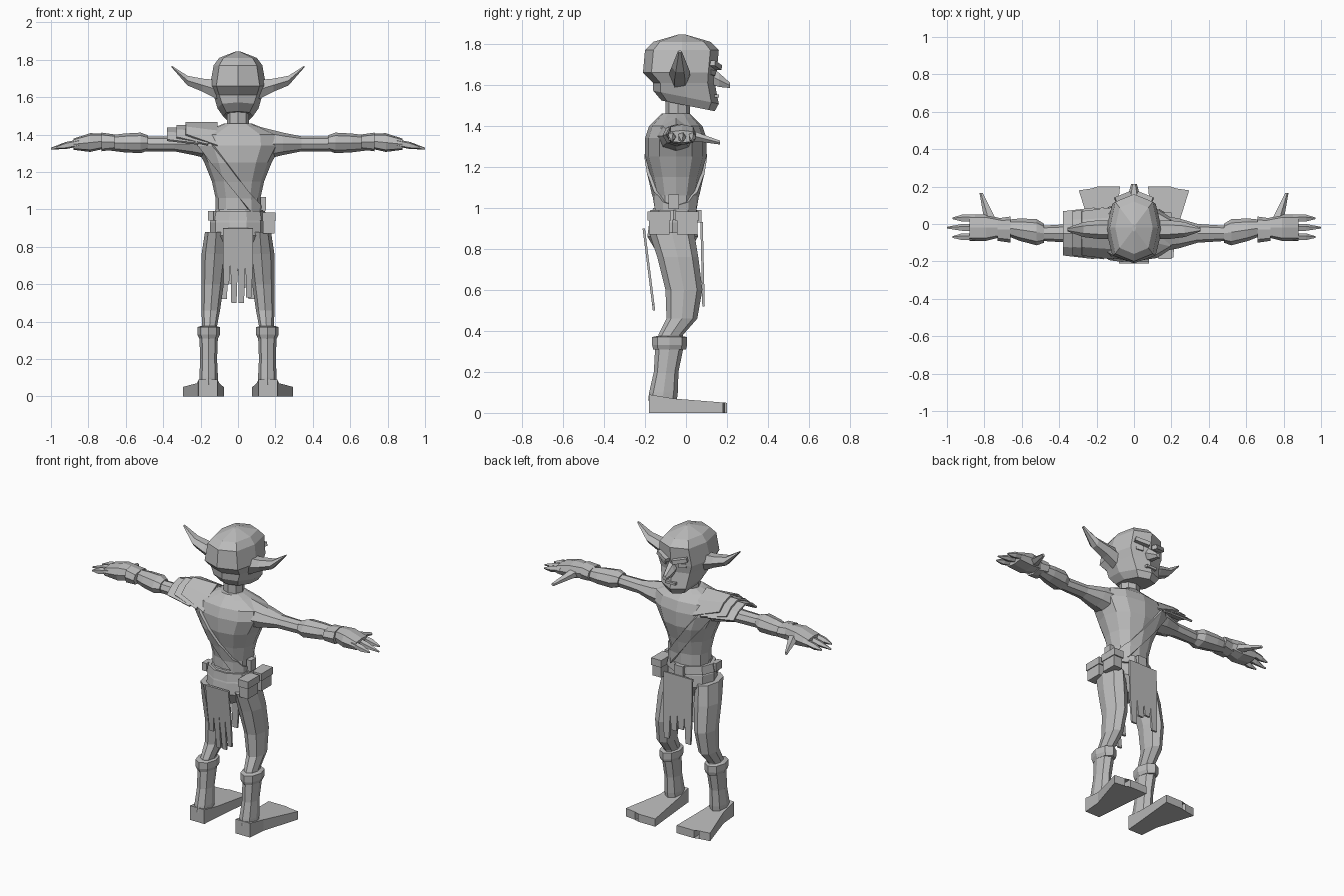
import bpy, bmesh
from math import sin, cos, pi, copysign, radians
from mathutils import Vector, Euler

old = bpy.data.objects.get("Cube")
if old:
    bpy.data.objects.remove(old, do_unlink=True)

tone = (.5, .5, .5, 1)
grey = bpy.data.materials.new("plain grey")
grey.use_nodes = True
grey.diffuse_color = tone
grey.node_tree.nodes["Principled BSDF"].inputs["Base Color"].default_value = tone


def finish(name, bm, mirror=False, thickness=0):
    bmesh.ops.recalc_face_normals(bm, faces=bm.faces[:])
    mesh = bpy.data.meshes.new(name)
    bm.to_mesh(mesh)
    bm.free()
    mesh.materials.append(grey)
    part = bpy.data.objects.new(name, mesh)
    bpy.context.collection.objects.link(part)
    if thickness:
        solid = part.modifiers.new("thickness", 'SOLIDIFY')
        solid.thickness = thickness
        solid.offset = 1
    if mirror:
        twin = part.modifiers.new("mirror", 'MIRROR')
        twin.use_mirror_merge = False


def loft_mesh(rings, centre, slope=(0, 0), sides=8, axis='Z', fullness=1):
    """Each ring is (position, radius, radius, optional shift); the centre line may slope."""
    bm = bmesh.new()
    loops = []
    start = rings[0][0]
    for position, radius_a, radius_b, *shift in rings:
        along = position - start
        mid_a = centre[0] + slope[0] * along
        mid_b = centre[1] + slope[1] * along + sum(shift)
        loop = []
        for k in range(sides):
            angle = 2 * pi * k / sides
            across, up = (copysign(abs(v) ** fullness, v) for v in (cos(angle), sin(angle)))
            a, b = mid_a + radius_a * across, mid_b + radius_b * up
            place = {'Z': (a, b, position), 'X': (position, a, b), 'Y': (a, position, b)}
            loop.append(bm.verts.new(place[axis]))
        loops.append(loop)
    for low, high in zip(loops, loops[1:]):
        bridge(bm, low, high)
    bm.faces.new(loops[0])
    bm.faces.new(loops[-1])
    return bm


def bridge(bm, low, high):
    for k in range(len(low)):
        bm.faces.new((low[k - 1], low[k], high[k], high[k - 1]))


def loft(name, rings, centre, mirror=False, **options):
    finish(name, loft_mesh(rings, centre, **options), mirror)


def box(name, centre, size, turn=(0, 0, 0), mirror=False):
    bm = bmesh.new()
    bmesh.ops.create_cube(bm, size=1)
    rotation = Euler([radians(angle) for angle in turn]).to_matrix()
    for vert in bm.verts:
        vert.co = rotation @ (vert.co * Vector(size)) + Vector(centre)
    finish(name, bm, mirror)


def ragged_cloth(name, half_width, tips, y_top, y_bottom, top=.93, bottom=.5, notch=.68):
    """A hanging panel whose lower edge is torn into one strip per tip height."""
    outline = [(half_width, top), (-half_width, top)]
    step = 2 * half_width / len(tips)
    for k, tip in enumerate(tips):
        left = k * step - half_width
        outline += [(left, notch), (left + step * .1, tip), (left + step * .8, tip)]
    outline.append((half_width, notch))
    bm = bmesh.new()
    lean = (y_top - y_bottom) / (top - bottom)
    bm.faces.new([bm.verts.new((x, y_bottom + lean * (z - bottom), z)) for x, z in outline])
    finish(name, bm, thickness=.012)


# Head: skull whose jaw drops toward the chin, with neck, face and ears
skull = loft_mesh([(1.5, .08, .13, .03), (1.54, .11, .16, .02), (1.61, .13, .15, .01),
                   (1.66, .15, .18, -.01), (1.77, .13, .18), (1.81, .1, .14),
                   (1.845, .01, .02)], (0, -.02), fullness=.75)
for vert in skull.verts:
    if vert.co.z < 1.6:
        vert.co.z -= vert.co.y * .2
finish("head", skull)
loft("neck", [(1.4, .08, .08), (1.46, .06, .06), (1.54, .06, .06)], (0, -.04))
loft("nose", [(.11, .03, .05), (.16, .03, .04), (.215, .015, .015)],
     (0, 1.65), slope=(0, -.5), sides=6, axis='Y')
box("brow", (.055, .135, 1.695), (.09, .05, .025), (0, -14, -22), mirror=True)
box("eye", (.06, .12, 1.66), (.045, .03, .025), (0, -8, -25), mirror=True)
box("lip", (0, .15, 1.545), (.07, .02, .015))
loft("ear", [(.11, .05, .06), (.19, .05, .04), (.27, .04, .03), (.355, .01, .005, .05)],
     (-.03, 1.64), mirror=True, slope=(0, .3), sides=6, axis='X')


# Torso, and a diagonal sash sliced from the same shape
def torso_mesh():
    return loft_mesh([(.98, .12, .1), (1.06, .12, .1), (1.15, .14, .12), (1.25, .18, .15),
                      (1.34, .23, .15), (1.4, .22, .13), (1.44, .12, .09), (1.46, .07, .07)],
                     (0, -.05), sides=12, fullness=.9)


finish("torso", torso_mesh())
sash = torso_mesh()
across = Vector((.8, 0, .6))
for side in (1, -1):
    bmesh.ops.bisect_plane(sash, geom=sash.verts[:] + sash.edges[:] + sash.faces[:],
                           plane_co=Vector((-.03, 0, 1.16)) + across * side * .03,
                           plane_no=across * side, clear_outer=True)
finish("sash", sash, thickness=.015)

# Layered shoulder guard on one side only: arched plates stepping outward
for layer in range(3):
    bm = bmesh.new()
    rows = []
    for x, drop, half in ((-.11, .12 - .02 * layer, .13), (-.28, .06, .11)):
        rows.append([bm.verts.new((x - .05 * layer, half * t - .05,
                                   1.455 - .015 * layer - drop * t * t))
                     for t in (-1, -.6, 0, .6, 1)])
    for k in range(4):
        bm.faces.new((rows[0][k], rows[0][k + 1], rows[1][k + 1], rows[1][k]))
    finish("shoulder_plate", bm, thickness=.012)

# Arms, forearm wraps, cuffs and three-fingered hands
limb = dict(mirror=True, axis='X')
loft("arm", [(.12, .1, .09), (.24, .08, .06), (.34, .05, .04), (.5, .04, .04)],
     (-.05, 1.35), **limb)
loft("forearm_wrap", [(.48, .05, .04), (.52, .07, .055), (.61, .06, .05), (.69, .04, .04)],
     (-.05, 1.355), slope=(.15, 0), **limb)
loft("wrist_cuff", [(.66, .07, .04), (.73, .06, .05)], (-.03, 1.36), fullness=.8, **limb)
loft("hand", [(.71, .05, .04), (.79, .07, .05), (.88, .07, .03)],
     (-.02, 1.365), slope=(0, -.1), fullness=.7, **limb)
middle = -.02
for spread in (-.05, 0, .05):
    reach = 1 - abs(spread) * .6
    loft("finger", [(.85, .02, .02), (.92, .02, .02), (reach, .005, .005)],
         (middle + spread, 1.355), slope=(0, -.2), sides=5, **limb)
loft("thumb", [(.02, .035, .03), (.08, .025, .02), (.165, .01, .01)],
     (.765, 1.355), mirror=True, slope=(.35, -.25), sides=5, axis='Y')

# Hips, belt, buckle, and two flapped pouches on one side
loft("hips", [(.78, .06, .08), (.86, .15, .13), (.93, .15, .12), (1, .12, .1)],
     (0, -.065), sides=10)
loft("belt", [(.94, .155, .125), (.99, .145, .12)], (0, -.06), sides=10)
box("buckle", (0, .06, .96), (.06, .03, .06))
box("belt_knot", (-.145, -.1, .965), (.03, .06, .05))
box("belt_loop", (.135, -.06, 1.03), (.03, .05, .07))
for label, y in (("rear", -.13), ("front", .005)):
    box(label + "_pouch", (.165, y, .92), (.06, .1, .1))
    box(label + "_pouch_flap", (.165, y, .96), (.07, .115, .045))

# Ragged loincloth, front and back
ragged_cloth("front_cloth", .1, (.52, .6, .58, .52), .07, .08)
ragged_cloth("back_cloth", .08, (.6, .5, .5, .53), -.2, -.15, top=.9, notch=.72)

# Bent legs, boots with cuffs
leg_x = .157
loft("leg", [(.3, .04, .06, -.08), (.38, .04, .06, -.075), (.46, .05, .075, -.02),
             (.6, .06, .09, -.01), (.76, .07, .1, -.04), (.88, .06, .11, -.07)],
     (leg_x, 0), mirror=True, slope=(-.07, 0))
loft("boot", [(.06, .05, .07), (.1, .05, .07), (.2, .045, .06), (.33, .05, .07)],
     (leg_x, -.115), mirror=True, slope=(0, .13))
loft("boot_cuff", [(.31, .05, .08), (.33, .06, .085), (.37, .06, .085), (.375, .045, .06)],
     (leg_x, -.08), mirror=True)

# Flat two-toed feet, thinner toward the toes
footprint = [(.11, -.18), (.21, -.18), (.22, -.06), (.295, .18), (.225, .19),
             (.19, .08), (.195, .2), (.075, .2), (.1, -.06)]
bm = bmesh.new()
sole = [bm.verts.new((x, y, 0)) for x, y in footprint]
top = [bm.verts.new((x, y, max(.065 - .08 * y, -.5 * y))) for x, y in footprint]
bridge(bm, sole, top)
caps = [bm.faces.new(sole), bm.faces.new(top)]
bmesh.ops.triangulate(bm, faces=caps)
finish("foot", bm, mirror=True)
